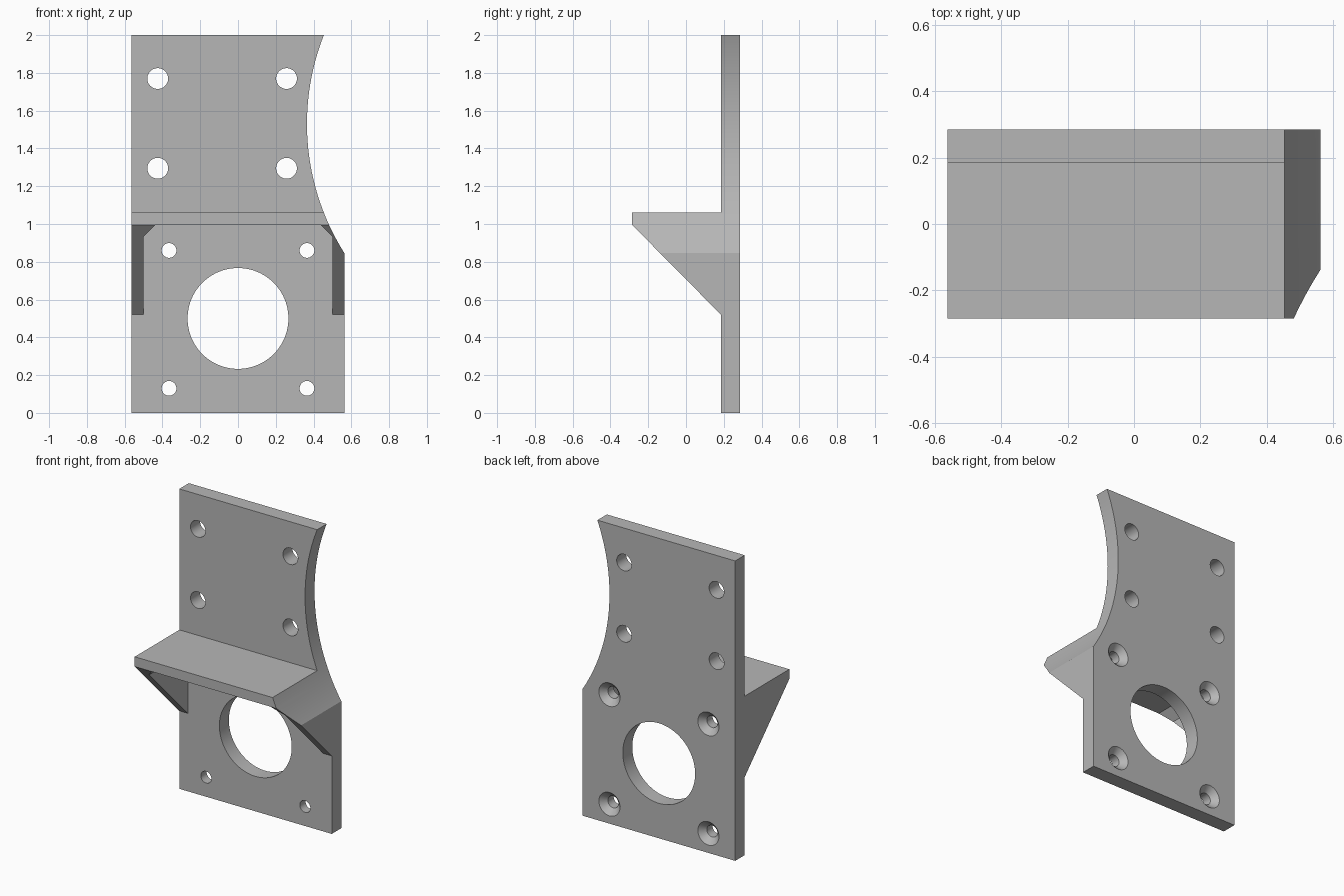
import bpy
import bmesh
import math
from mathutils import Vector

if "Cube" in bpy.data.objects:
    bpy.data.objects.remove(bpy.data.objects["Cube"], do_unlink=True)

BACK, FACE, LIP = 0.285, 0.185, -0.285
HALF = 0.5625

grey = bpy.data.materials.new("plain grey")
grey.use_nodes = True
colour = (0.47, 0.47, 0.47, 1)
grey.diffuse_color = colour
grey.node_tree.nodes["Principled BSDF"].inputs["Base Color"].default_value = colour


def prism(name, points, offset):
    """Extrude a closed outline of 3D points along an offset."""
    bm = bmesh.new()
    face = bm.faces.new([bm.verts.new(p) for p in points])
    grown = bmesh.ops.extrude_face_region(bm, geom=[face])["geom"]
    moved = [v for v in grown if isinstance(v, bmesh.types.BMVert)]
    bmesh.ops.translate(bm, verts=moved, vec=Vector(offset))
    bmesh.ops.recalc_face_normals(bm, faces=bm.faces)
    mesh = bpy.data.meshes.new(name)
    bm.to_mesh(mesh)
    bm.free()
    obj = bpy.data.objects.new(name, mesh)
    bpy.context.collection.objects.link(obj)
    mesh.materials.append(grey)
    return obj


def drill(name, x, z, r1, r2, y1, y2, sides=48):
    """Round cutter running along y, r1 at y1 and r2 at y2."""
    bpy.ops.mesh.primitive_cone_add(
        vertices=sides, radius1=r2, radius2=r1, depth=y2 - y1,
        location=(x, (y1 + y2) / 2, z), rotation=(math.pi / 2, 0, 0))
    obj = bpy.context.object
    obj.name = name
    obj.data.materials.append(grey)
    return obj


# Upright plate, shelf and sloping gussets as one side profile
profile = [(BACK, 0), (BACK, 2), (FACE, 2), (FACE, 1.06), (LIP, 1.06),
           (LIP, 0.995), (FACE, 0.52), (FACE, 0)]
bracket = prism("mounting_bracket", [(-HALF, y, z) for y, z in profile],
                (2 * HALF, 0, 0))

# Pocket under the shelf, with chamfered upper corners
half_pocket = [(0.5, 0.4), (0.5, 0.932), (0.437, 0.995)]
outline = half_pocket + [(-x, z) for x, z in reversed(half_pocket)]
cutters = [prism("pocket_cutter", [(x, -0.5, z) for x, z in outline],
                 (0, 0.5 + FACE, 0))]

# Large arc bitten out of the left edge
cutters.append(drill("edge_arc_cutter", 1.645, 1.53, 1.28, 1.28, -0.6, 0.6, 192))

# Central bore
cutters.append(drill("bore_cutter", 0, 0.5, 0.267, 0.267, 0, 0.5, 96))

# Upper mounting holes
for x in (-0.425, 0.257):
    for z in (1.295, 1.77):
        cutters.append(drill("upper_hole_cutter", x, z, 0.055, 0.055, 0, 0.5))

# Lower screw holes, countersunk from the back
for x in (-0.365, 0.365):
    for z in (0.13, 0.86):
        cutters.append(drill("screw_hole_cutter", x, z, 0.039, 0.039, 0, 0.5))
        cutters.append(drill("countersink_cutter", x, z, 0.038, 0.079,
                             BACK - 0.04, BACK + 0.001))

# Cut everything, then remove the cutters
bpy.ops.object.select_all(action='DESELECT')
bpy.context.view_layer.objects.active = bracket
bracket.select_set(True)
for cutter in cutters:
    cutter.hide_render = True
    mod = bracket.modifiers.new("cut", 'BOOLEAN')
    mod.operation = 'DIFFERENCE'
    mod.solver = 'EXACT'
    mod.object = cutter
    bpy.ops.object.modifier_apply(modifier=mod.name)
    bpy.data.objects.remove(cutter, do_unlink=True)

bpy.ops.object.shade_smooth_by_angle(angle=math.radians(25))
